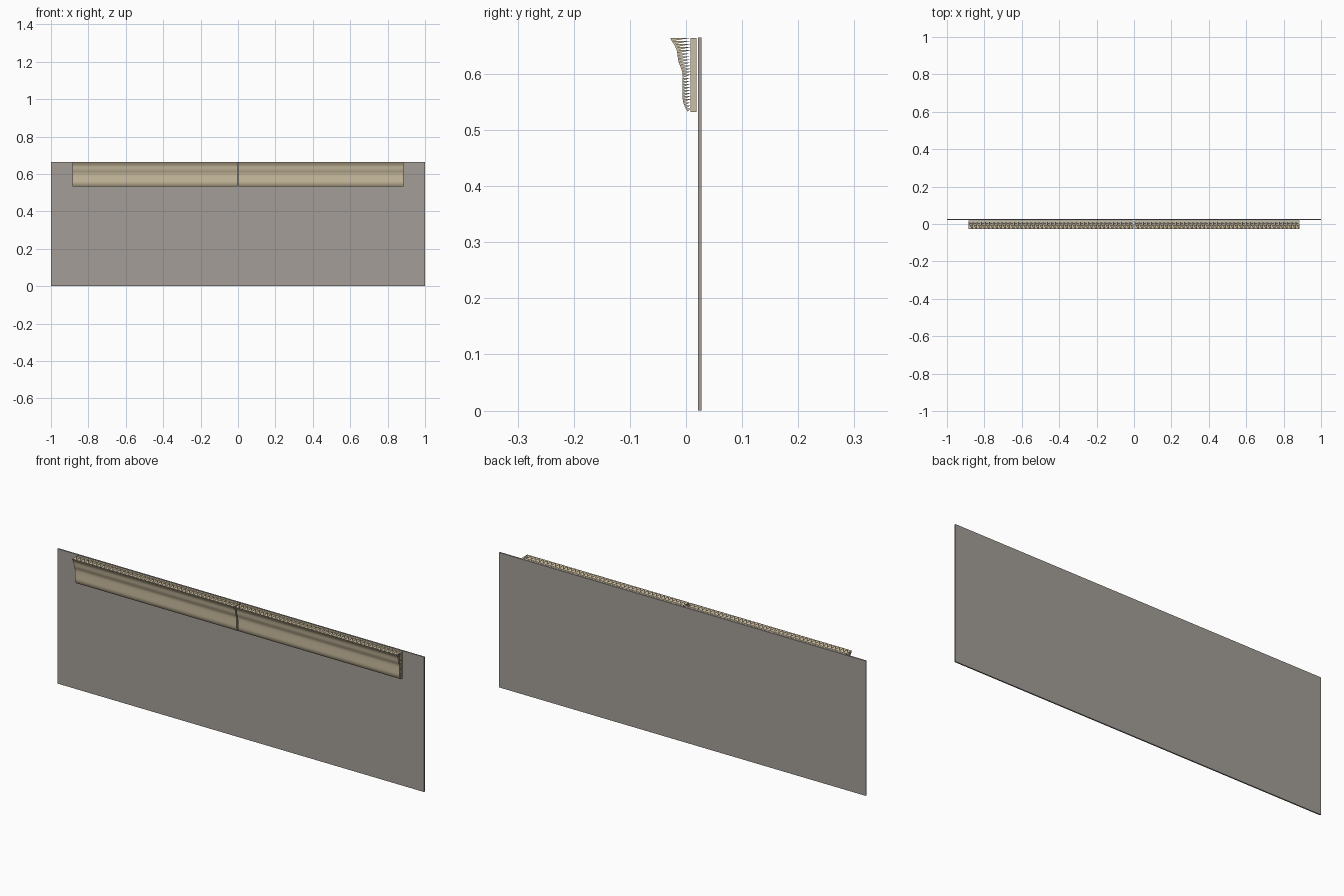
import bpy, bmesh

if "Cube" in bpy.data.objects:
    bpy.data.objects.remove(bpy.data.objects["Cube"])

def material(name, rgb):
    m = bpy.data.materials.new(name)
    m.diffuse_color = (*rgb, 1)
    m.use_nodes = True
    m.node_tree.nodes["Principled BSDF"].inputs["Base Color"].default_value = m.diffuse_color
    return m

BEIGE = material("warm beige", (0.60, 0.51, 0.35))
GREY = material("warm grey", (0.37, 0.34, 0.31))

def add_object(name, bm, mat):
    me = bpy.data.meshes.new(name)
    bm.to_mesh(me)
    bm.free()
    me.materials.append(mat)
    ob = bpy.data.objects.new(name, me)
    bpy.context.collection.objects.link(ob)
    return ob

def box(name, lo, hi, mat):
    bm = bmesh.new()
    bmesh.ops.create_cube(bm, size=1)
    for v in bm.verts:
        v.co = [(a + b) / 2 + c * (b - a) for a, b, c in zip(lo, hi, v.co)]
    return add_object(name, bm, mat)

TOP, BOTTOM, PLATE_Y = 0.664, 0.533, 0.008
INNER, OUTER = 0.003, 0.885

# Moulding profile (y, z) from top lip to bottom edge
PROFILE = [(-0.028, TOP), (-0.026, 0.659), (-0.020, 0.651), (-0.0165, 0.642),
           (-0.0150, 0.632), (-0.0135, 0.622), (-0.0095, 0.612), (-0.0065, 0.603),
           (-0.0060, 0.590), (-0.0060, 0.572), (-0.0060, 0.556), (-0.0045, 0.547),
           (-0.0010, 0.539), (0.003, BOTTOM)]

def profile_y(z):
    for (y0, z0), (y1, z1) in zip(PROFILE, PROFILE[1:]):
        if z1 <= z <= z0:
            return y0 + (y1 - y0) * (z0 - z) / (z0 - z1)
    return PROFILE[-1][0]

def moulding(name, x0, x1, rows=24, cols=40):
    bm = bmesh.new()
    # Curved front sheet
    grid = []
    for r in range(rows + 1):
        z = TOP + (BOTTOM - TOP) * r / rows
        grid.append([bm.verts.new((x0 + (x1 - x0) * c / cols, profile_y(z), z))
                     for c in range(cols + 1)])
    for r in range(rows):
        for c in range(cols):
            bm.faces.new((grid[r][c], grid[r + 1][c],
                          grid[r + 1][c + 1], grid[r][c + 1]))
    # Saw-tooth rim running back to the plate
    rims = [(grid[0], 1), (grid[-1], -1),
            ([row[0] for row in grid], -1), ([row[-1] for row in grid], 1)]
    for rim, way in rims:
        for a, b in zip(rim, rim[1:]):
            tip = bm.verts.new((a.co.x, PLATE_Y, a.co.z))
            bm.faces.new((a, b, tip)[::way])
    ob = add_object(name, bm, BEIGE)
    bpy.context.view_layer.objects.active = ob
    ob.select_set(True)
    bpy.ops.object.shade_smooth_by_angle(angle=0.6)
    ob.select_set(False)

# Wall panel
box("wall_panel", (-1, 0.0215, 0), (1, 0.028, 0.665), GREY)

# Two moulding lengths with their backing plates
for side, x0, x1 in (("left", -OUTER, -INNER), ("right", INNER, OUTER)):
    moulding(side + "_moulding", x0, x1)
    box(side + "_backing_plate", (x0, PLATE_Y, BOTTOM - 0.001),
        (x1, 0.0185, TOP), BEIGE)
